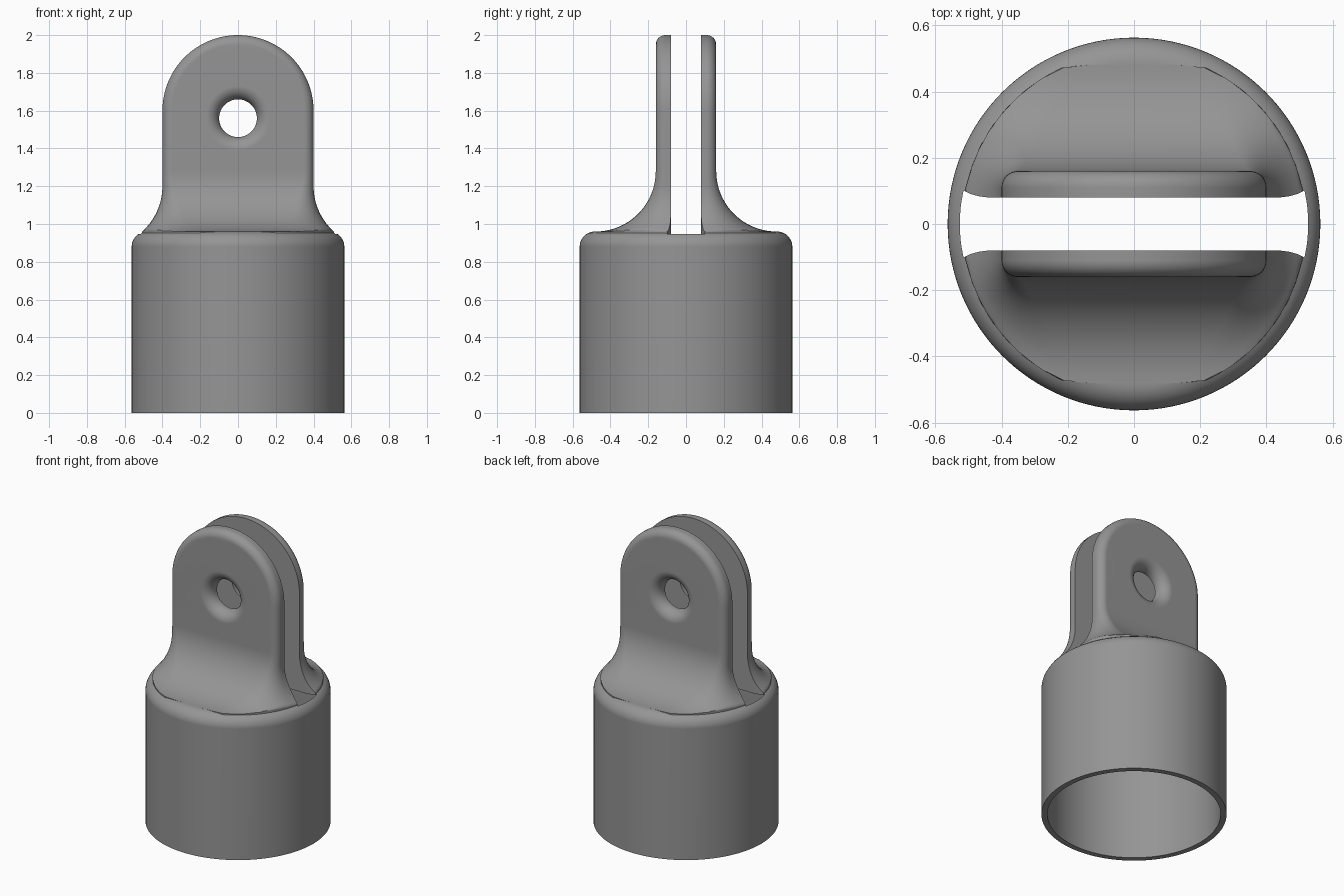
import bpy, bmesh
from math import sin, cos, pi, sqrt, radians

if "Cube" in bpy.data.objects:
    bpy.data.objects.remove(bpy.data.objects["Cube"])

grey = bpy.data.materials.new("mid grey")
grey.diffuse_color = (0.30, 0.30, 0.30, 1)
grey.use_nodes = True
grey.node_tree.nodes["Principled BSDF"].inputs["Base Color"].default_value = grey.diffuse_color


def finish(name, bm):
    bmesh.ops.remove_doubles(bm, verts=bm.verts, dist=1e-5)
    bmesh.ops.recalc_face_normals(bm, faces=bm.faces)
    mesh = bpy.data.meshes.new(name)
    bm.to_mesh(mesh)
    bm.free()
    mesh.materials.append(grey)
    ob = bpy.data.objects.new(name, mesh)
    bpy.context.collection.objects.link(ob)
    return ob


def loft(name, rings, close_ends=True, cyclic=False):
    bm = bmesh.new()
    loops = [[bm.verts.new(p) for p in r] for r in rings]
    n = len(loops[0])
    pairs = list(zip(loops, loops[1:])) + ([(loops[-1], loops[0])] if cyclic else [])
    for a, b in pairs:
        for i in range(n):
            j = (i + 1) % n
            bm.faces.new((a[i], a[j], b[j], b[i]))
    if close_ends:
        bm.faces.new(loops[0])
        bm.faces.new(loops[-1])
    return finish(name, bm)


def circle(r, put, n=96):
    return [put(r * cos(2 * pi * i / n), r * sin(2 * pi * i / n)) for i in range(n)]


def boolean(target, tool, operation):
    mod = target.modifiers.new(operation.lower(), 'BOOLEAN')
    mod.object, mod.operation, mod.solver = tool, operation, 'EXACT'
    bpy.context.view_layer.objects.active = target
    bpy.ops.object.modifier_apply(modifier=mod.name)
    bpy.data.objects.remove(tool)


# Hollow round cap with a rounded shoulder and a thin top
R, BORE, TOP, SHOULDER = 0.563, 0.527, 0.96, 0.08
profile = [(1e-6, 0.945), (BORE, 0.945), (BORE, 0), (R, 0)]
for k in range(11):
    t = k * pi / 20
    profile.append((R - SHOULDER + SHOULDER * cos(t), TOP - SHOULDER + SHOULDER * sin(t)))
profile.append((1e-6, TOP))
cap = loft("clevis_cap", [circle(r, lambda x, y, z=z: (x, y, z), 128) for r, z in profile],
           close_ends=False)

# Upright lug: flared foot, straight sides, round top, rounded outer edges
FILLET, W, D, EDGE, ARC_Z = 0.32, 0.4, 0.16, 0.05, 1.6


def flare(z, start):
    drop = min(max(start - z, 0), FILLET)
    return FILLET - sqrt(FILLET ** 2 - drop ** 2)


def ring(point, half_depth, edge):
    """point(inset) gives x, z on the outline; the left half mirrors the right."""
    right = []
    for side in (-1, 1):
        steps = range(9) if side < 0 else range(8, -1, -1)
        for k in steps:
            t = k * pi / 16
            x, z = point(edge * (1 - sin(t)))
            y = side * (half_depth - edge * (1 - cos(t)))
            r = sqrt(x * x + y * y)
            s = min(1, 0.52 / r) if r > 1e-6 else 1
            right.append((x * s, y * s, z))
    return right + [(-x, y, z) for x, y, z in reversed(right)]


rings = []
levels = [0.952] + [1.28 - FILLET * cos(k * pi / 40) for k in range(21)] + [1.4, 1.5]
for z in levels:
    dx, dy = flare(z, 1.2), flare(z, 1.28)
    rings.append(ring(lambda d, z=z, dx=dx: (W + dx - d, z), D + dy, EDGE + dy))
for k in range(33):
    t = k * pi / 64
    rings.append(ring(lambda d, t=t: ((W - d) * cos(t), ARC_Z + (W - d) * sin(t)), D, EDGE))
boolean(cap, loft("lug", rings), 'UNION')

# Slot between the two ears, opening into the bore and widening at its ends
ends = [(0.44, 0.08), (0.47, 0.084), (0.495, 0.091), (0.515, 0.101)]
half = [(x, -y) for x, y in ends]
half += [(sqrt(0.526 ** 2 - y * y), y) for y in (-0.06, -0.03, 0, 0.03, 0.06)]
half += ends[::-1]
plan = half + [(-x, -y) for x, y in half]
boolean(cap, loft("slot", [[(x, y, z) for x, y in plan] for z in (0.9, 2.2)]), 'DIFFERENCE')

# Pin hole with softly rounded mouths on the outer faces
HOLE, MOUTH = 0.1, 0.07
mouth = [(HOLE + MOUTH * (1 - cos(k * pi / 20)), D - MOUTH + MOUTH * sin(k * pi / 20))
         for k in range(11)] + [(HOLE + MOUTH, 0.3)]
stations = [(r, -y) for r, y in reversed(mouth)] + mouth
boolean(cap, loft("pin_hole", [circle(r, lambda x, z, y=y: (x, y, 1.56 + z), 64)
                               for r, y in stations]), 'DIFFERENCE')

# Smooth shading with crisp cut edges
bpy.context.view_layer.objects.active = cap
cap.select_set(True)
bpy.ops.object.shade_smooth_by_angle(angle=radians(35))
weighted = cap.modifiers.new("weighted normals", 'WEIGHTED_NORMAL')
weighted.keep_sharp = True
